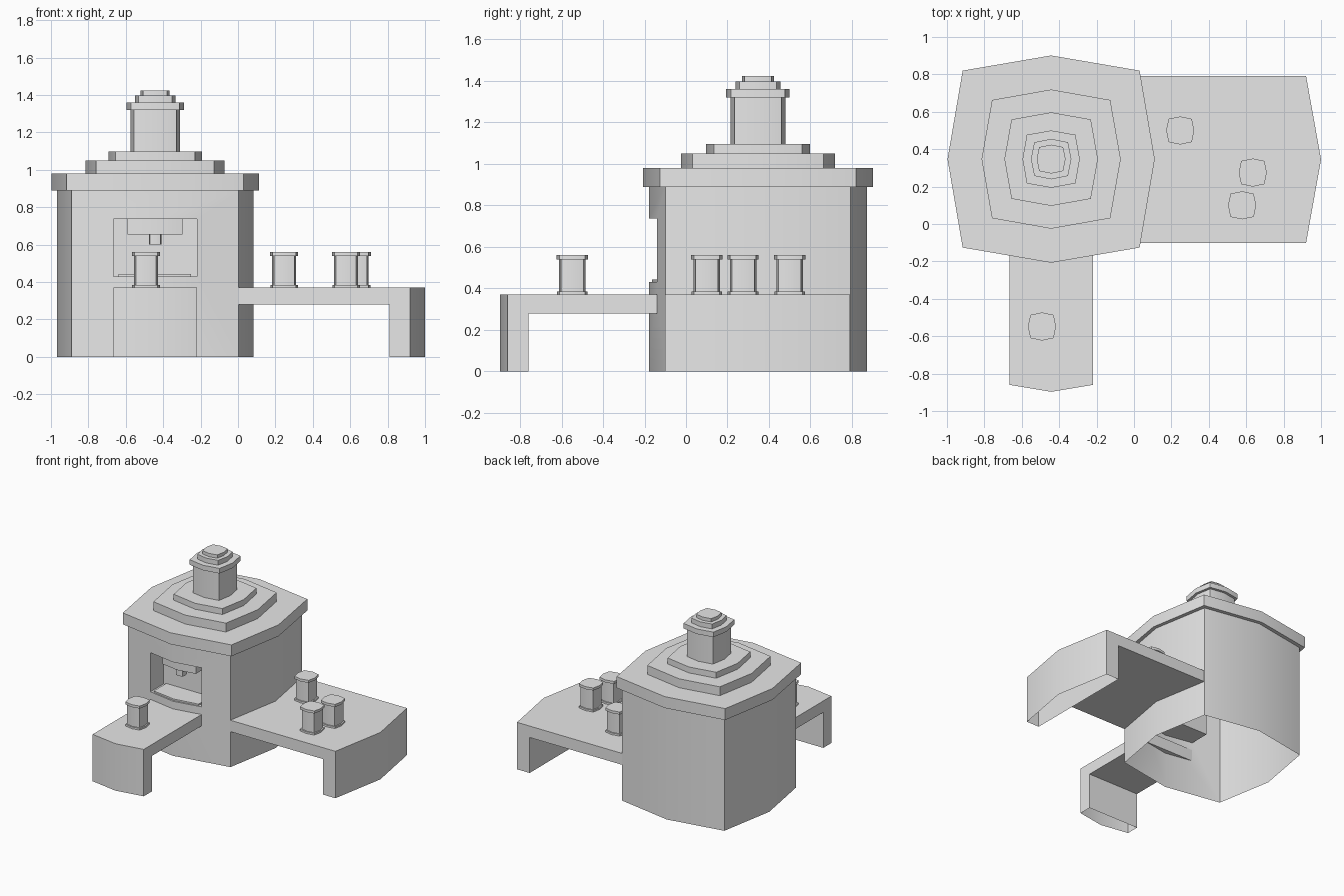
import bpy, bmesh, math

if "Cube" in bpy.data.objects:
    bpy.data.objects.remove(bpy.data.objects["Cube"], do_unlink=True)

grey = bpy.data.materials.new("plain grey")
grey.use_nodes = True
grey.diffuse_color = (0.8, 0.8, 0.8, 1)
grey.node_tree.nodes["Principled BSDF"].inputs["Base Color"].default_value = (0.8, 0.8, 0.8, 1)

CX, CY = -0.443, 0.347          # centre of the house


def finish(bm, name):
    """Turn a bmesh into a coloured object, smooth across the gentle bulges."""
    bmesh.ops.recalc_face_normals(bm, faces=bm.faces)
    me = bpy.data.meshes.new(name)
    bm.to_mesh(me)
    bm.free()
    ob = bpy.data.objects.new(name, me)
    bpy.context.collection.objects.link(ob)
    me.materials.append(grey)
    return ob


def smooth(ob):
    bpy.ops.object.select_all(action='DESELECT')
    ob.select_set(True)
    bpy.context.view_layer.objects.active = ob
    bpy.ops.object.shade_smooth_by_angle(angle=math.radians(30))


def prism(name, outline, z0, z1):
    """Extrude a plan outline from z0 to z1."""
    bm = bmesh.new()
    face = bm.faces.new([bm.verts.new((x, y, z0)) for x, y in outline])
    ext = bmesh.ops.extrude_face_region(bm, geom=[face], use_keep_orig=True)
    for v in ext["geom"]:
        if isinstance(v, bmesh.types.BMVert):
            v.co.z = z1
    return finish(bm, name)


def cushion(name, x, y, corner, bulge, z0, z1):
    """Square block whose four sides bulge out at their middles."""
    signs = [(-1, -1), (0, -1), (1, -1), (1, 0), (1, 1), (0, 1), (-1, 1), (-1, 0)]
    pts = []
    for sx, sy in signs:
        r = corner if sx and sy else bulge
        pts.append((x + sx * r, y + sy * r))
    return prism(name, pts, z0, z1)


def box(name, x0, x1, y0, y1, z0, z1):
    return prism(name, [(x0, y0), (x1, y0), (x1, y1), (x0, y1)], z0, z1)


def bowed_plate(name, x0, x1, front, bow, back, z0, z1):
    """Plate with a bowed front edge."""
    return prism(name, [(x0, front), ((x0 + x1) / 2, bow), (x1, front), (x1, back), (x0, back)], z0, z1)


def counter(name, start, inner, end, bow, half, place):
    """Counter top with a bowed end leg, open underneath the leg."""
    bm = bmesh.new()
    rows = []
    for v, e in ((-half, end), (0, bow), (half, end)):
        prof = [(start, .28), (inner, .28), (inner, 0), (e, 0), (e, .37), (start, .37)]
        rows.append([bm.verts.new(place(u, v, z)) for u, z in prof])
    for a, b in zip(rows, rows[1:]):
        for i in range(6):
            if i != 2:          # leave the foot open
                j = (i + 1) % 6
                bm.faces.new((a[i], a[j], b[j], b[i]))
    bm.faces.new(rows[0])
    bm.faces.new(rows[2][::-1])
    return finish(bm, name)


# House walls, with the serving niche cut out and the underside left open
walls = cushion("house_walls", CX, CY, .447, .526, 0, .89)
cutter = box("niche_cutter", -.665, -.22, -.4, .02, .43, .738)
cutter.hide_render = True
mod = walls.modifiers.new("niche", 'BOOLEAN')
mod.object = cutter
mod.operation = 'DIFFERENCE'
mod.solver = 'EXACT'
bpy.context.view_layer.objects.active = walls
bpy.ops.object.modifier_apply(modifier="niche")
bpy.data.objects.remove(cutter, do_unlink=True)
bm = bmesh.new()
bm.from_mesh(walls.data)
floor = [f for f in bm.faces if all(v.co.z < .001 for v in f.verts)]
bmesh.ops.delete(bm, geom=floor, context='FACES')
bm.to_mesh(walls.data)
bm.free()
parts = [walls]

# Stepped roof and chimney
for name, corner, bulge, z0, z1 in (
        ("roof_eaves", .473, .554, .89, .98),
        ("roof_middle_step", .316, .372, .98, 1.05),
        ("roof_top_step", .212, .25, 1.05, 1.097),
        ("chimney_shaft", .113, .133, 1.097, 1.32),
        ("chimney_cap_lower", .13, .153, 1.32, 1.36),
        ("chimney_cap_middle", .09, .108, 1.36, 1.398),
        ("chimney_cap_upper", .064, .077, 1.398, 1.424)):
    parts.append(cushion(name, CX, CY, corner, bulge, z0, z1))

# Dispenser inside the niche
parts.append(bowed_plate("dispenser_block", -.59, -.297, -.10, -.125, .02, .655, .738))
parts.append(cushion("dispenser_nozzle", CX, -.07, .028, .033, .60, .655))
parts.append(bowed_plate("niche_tray", -.64, -.25, -.135, -.165, .02, .43, .442))

# Counters at the front and on the left side
parts.append(counter("side_counter", 0, .81, .92, 1.0, .446,
                     lambda u, v, z: (u, .345 + v, z)))
parts.append(counter("front_counter", .14, .76, .86, .897, .2225,
                     lambda u, v, z: (-.4425 + v, -u, z)))

# Jars standing on the counters
for n, (x, y) in enumerate(((.247, .50), (.635, .275), (.578, .10), (-.492, -.548)), 1):
    parts.append(cushion(f"jar_{n}_foot", x, y, .062, .074, .37, .384))
    parts.append(cushion(f"jar_{n}_body", x, y, .054, .064, .384, .54))
    parts.append(cushion(f"jar_{n}_lid", x, y, .062, .075, .54, .56))

for ob in parts:
    smooth(ob)
